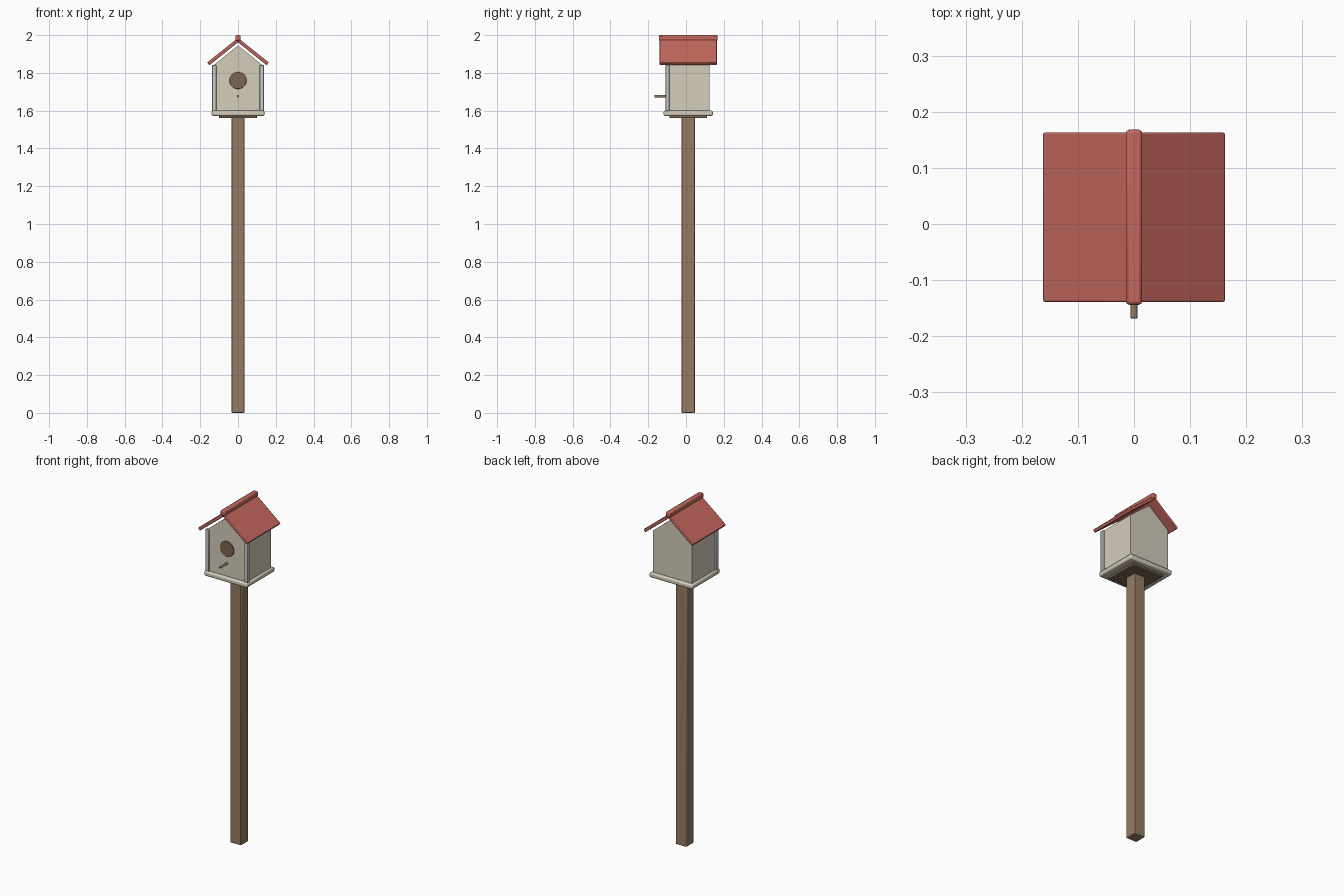
import bpy, math

if "Cube" in bpy.data.objects:
    bpy.data.objects.remove(bpy.data.objects["Cube"])

YC = 0.012  # shared centre line of house and post in y


def material(name, rgb):
    m = bpy.data.materials.new(name)
    m.diffuse_color = (*rgb, 1)
    m.use_nodes = True
    m.node_tree.nodes["Principled BSDF"].inputs["Base Color"].default_value = m.diffuse_color
    return m


RED = material("red_paint", (0.55, 0.14, 0.11))
CREAM = material("cream_paint", (0.66, 0.61, 0.50))
TRIM = material("pale_trim", (0.62, 0.62, 0.60))
BROWN = material("brown_wood", (0.30, 0.20, 0.12))
DARK = material("dark_wood", (0.20, 0.13, 0.08))


def finish(ob, mat, bevel=0.0, segments=2):
    ob.data.materials.append(mat)
    if bevel:
        mod = ob.modifiers.new("bevel", 'BEVEL')
        mod.width, mod.segments = bevel, segments
        mod.limit_method = 'ANGLE'
    bpy.ops.object.select_all(action='DESELECT')
    ob.select_set(True)
    bpy.context.view_layer.objects.active = ob
    bpy.ops.object.shade_smooth_by_angle(angle=math.radians(35))
    return ob


def prism(name, profile, y0, y1, mat, bevel=0.0):
    """Extrude an x-z outline along y."""
    n = len(profile)
    verts = [(x, y, z) for y in (y0, y1) for x, z in profile]
    faces = [tuple(range(n)), tuple(range(2 * n - 1, n - 1, -1))]
    faces += [(i, i + n, (i + 1) % n + n, (i + 1) % n) for i in range(n)]
    mesh = bpy.data.meshes.new(name)
    mesh.from_pydata(verts, [], faces)
    ob = bpy.data.objects.new(name, mesh)
    bpy.context.collection.objects.link(ob)
    return finish(ob, mat, bevel)


def box(name, x0, x1, y0, y1, z0, z1, mat, bevel=0.0):
    return prism(name, [(x0, z0), (x1, z0), (x1, z1), (x0, z1)], y0, y1, mat, bevel)


def rod(name, radius, y0, y1, z, mat, sides, bevel=0.0):
    bpy.ops.mesh.primitive_cylinder_add(
        vertices=sides, radius=radius, depth=y1 - y0,
        location=(0, (y0 + y1) / 2, z), rotation=(math.pi / 2, 0, 0))
    ob = bpy.context.object
    ob.name = name
    return finish(ob, mat, bevel)


# Post and the plate that carries the house
box("post", -0.035, 0.035, YC - 0.035, YC + 0.035, 0, 1.565, BROWN, 0.004)
box("mounting_plate", -0.10, 0.10, YC - 0.10, YC + 0.10, 1.56, 1.58, DARK, 0.003)

# Floor board
box("floor_board", -0.14, 0.14, YC - 0.13, YC + 0.13, 1.572, 1.60, CREAM, 0.008)

# House body with gable ends
prism("house_body", [(-0.127, 1.595), (0.127, 1.595), (0.127, 1.843),
                     (0, 1.945), (-0.127, 1.843)], YC - 0.112, YC + 0.112, CREAM)

# Front corner trims and roof panels, mirrored left and right
SLOPE = 0.80
ANG = math.atan(SLOPE)
THICK = 0.018
APEX = 1.985
for side, s in (("left", -1), ("right", 1)):
    x0, x1 = sorted((s * 0.115, s * 0.137))
    box(f"{side}_corner_trim", x0, x1, -0.108, -0.088, 1.598, 1.842, TRIM, 0.003)

    ex, ez = 0.163, APEX - 0.163 * SLOPE
    outline = [(0, APEX), (ex, ez),
               (ex - THICK * math.sin(ANG), ez - THICK * math.cos(ANG)),
               (0, APEX - THICK / math.cos(ANG))]
    outline = [(s * x, z) for x, z in outline]
    if s > 0:
        outline.reverse()
    prism(f"{side}_roof_panel", outline, YC - 0.151, YC + 0.151, RED, 0.003)

# Ridge cap
box("ridge_cap", -0.0145, 0.0145, YC - 0.156, YC + 0.156, 1.970, 2.0, RED, 0.006)

# Entrance and perch
rod("entrance_hole", 0.045, -0.104, -0.094, 1.76, DARK, 32, 0.002)
rod("perch", 0.0065, -0.168, -0.095, 1.676, BROWN, 12, 0.001)
